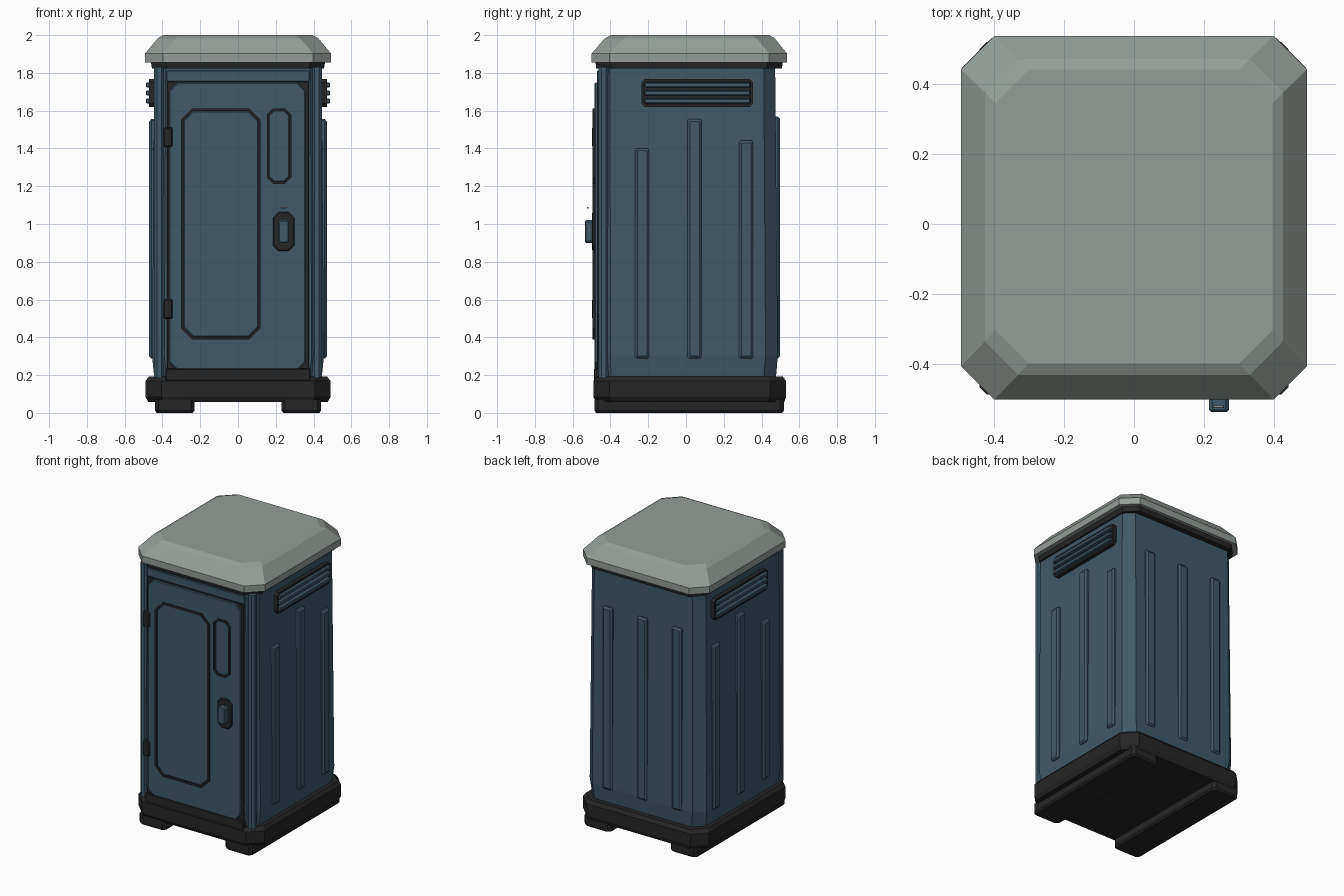
import bpy, bmesh

if "Cube" in bpy.data.objects:
    bpy.data.objects.remove(bpy.data.objects["Cube"])


def material(name, rgb):
    m = bpy.data.materials.new(name)
    m.diffuse_color = (*rgb, 1)
    m.use_nodes = True
    m.node_tree.nodes["Principled BSDF"].inputs["Base Color"].default_value = m.diffuse_color
    return m


BLUE = material("dark blue plastic", (0.050, 0.100, 0.136))
DARK = material("black plastic", (0.019, 0.019, 0.019))
GREY = material("grey roof plastic", (0.300, 0.340, 0.312))


def octagon(u0, u1, v0, v1, c):
    """Rectangle with cut corners."""
    return [(u0 + c, v0), (u1 - c, v0), (u1, v0 + c), (u1, v1 - c),
            (u1 - c, v1), (u0 + c, v1), (u0, v1 - c), (u0, v0 + c)]


def loft(name, loops, mat, ring=False):
    """Skin a list of 3D loops; cap the ends, or close them into a ring."""
    bm = bmesh.new()
    rows = [[bm.verts.new(p) for p in loop] for loop in loops]
    n = len(rows[0])
    pairs = list(zip(rows, rows[1:])) + ([(rows[-1], rows[0])] if ring else [])
    for a, b in pairs:
        for i in range(n):
            j = (i + 1) % n
            bm.faces.new((a[i], a[j], b[j], b[i]))
    if not ring:
        bm.faces.new(rows[0])
        bm.faces.new(rows[-1])
    bmesh.ops.recalc_face_normals(bm, faces=bm.faces)
    me = bpy.data.meshes.new(name)
    bm.to_mesh(me)
    bm.free()
    me.materials.append(mat)
    ob = bpy.data.objects.new(name, me)
    bpy.context.collection.objects.link(ob)
    return ob


def stack(name, levels, mat):
    """Horizontal octagons: (z, half width, y front, y back, corner cut)."""
    return loft(name, [[(u, v, z) for u, v in octagon(-h, h, y0, y1, c)]
                       for z, h, y0, y1, c in levels], mat)


def pad(name, u0, u1, v0, v1, c, base, tip, mat, place, inset=0.006):
    """Raised cut-corner pad on a wall; place maps (u, v, depth) to 3D."""
    k = max(c - inset * 0.586, 0.001)
    mid = tip - (tip - base) * min(1, inset / abs(tip - base)) * 0.9
    return loft(name, [
        [place(u, v, base) for u, v in octagon(u0, u1, v0, v1, c)],
        [place(u, v, mid) for u, v in octagon(u0, u1, v0, v1, c)],
        [place(u, v, tip) for u, v in octagon(u0 + inset, u1 - inset, v0 + inset, v1 - inset, k)],
    ], mat)


def frame(name, u0, u1, v0, v1, c, w, base, tip, mat, place):
    """Thin raised cut-corner border on a wall."""
    outer = octagon(u0, u1, v0, v1, c)
    inner = octagon(u0 + w, u1 - w, v0 + w, v1 - w, c - w * 0.586)
    return loft(name, [[place(u, v, d) for u, v in pts] for pts, d in
                       ((outer, base), (outer, tip), (inner, tip), (inner, base))], mat, True)


def on_front(u, v, d):
    return (u, d, v)


def on_side(s):
    return lambda u, v, d: (s * d, u, v)


# Skids and base tray
for s, side in ((-1, "left"), (1, "right")):
    x0, x1 = sorted((s * 0.23, s * 0.44))
    loft(side + "_skid", [[(u, v, z) for u, v in octagon(x0 + i, x1 - i, -0.485 + i, 0.518 - i, 0.02)]
                          for z, i in ((0, 0.01), (0.012, 0), (0.07, 0))], DARK)
stack("base_tray", [(0.058, 0.475, -0.475, 0.52, 0.085), (0.085, 0.49, -0.49, 0.53, 0.085),
                    (0.168, 0.49, -0.49, 0.53, 0.085), (0.192, 0.472, -0.472, 0.512, 0.08)], DARK)

# Cabin walls
stack("cabin", [(0.185, 0.443, -0.462, 0.476, 0.065), (0.30, 0.455, -0.465, 0.486, 0.065),
                (1.83, 0.443, -0.462, 0.472, 0.06)], BLUE)

# Eave trim and roof
stack("eave_trim", [(1.822, 0.455, -0.475, 0.508, 0.08), (1.862, 0.462, -0.48, 0.512, 0.08)], DARK)
stack("roof", [(1.855, 0.493, -0.50, 0.535, 0.095), (1.902, 0.493, -0.50, 0.535, 0.095),
               (1.983, 0.425, -0.43, 0.47, 0.095), (2.0, 0.395, -0.397, 0.44, 0.095)], GREY)

# Front corner posts
for s, side in ((-1, "left"), (1, "right")):
    cx = s * 0.417
    loft(side + "_corner_post", [[(u, v, z) for u, v in
                                  octagon(cx - 0.028, cx + 0.028, -0.463, -0.407, 0.016)]
                                 for z in (0.185, 1.83)], BLUE)

# Door surround, header, sill and leaf
pad("door_surround", -0.376, 0.376, 0.19, 1.755, 0.003, -0.455, -0.472, DARK, on_front, 0.002)
pad("door_header", -0.38, 0.38, 1.755, 1.812, 0.004, -0.455, -0.470, BLUE, on_front, 0.003)
pad("door_sill", -0.383, 0.383, 0.17, 0.235, 0.004, -0.455, -0.488, DARK, on_front, 0.004)
pad("door", -0.364, 0.358, 0.225, 1.748, 0.045, -0.46, -0.484, BLUE, on_front, 0.005)
frame("door_panel_border", -0.302, 0.120, 0.388, 1.612, 0.06, 0.014, -0.48, -0.495, DARK, on_front)
pad("door_panel", -0.288, 0.106, 0.402, 1.598, 0.052, -0.48, -0.488, BLUE, on_front, 0.004)
frame("window_border", 0.153, 0.282, 1.213, 1.612, 0.032, 0.012, -0.48, -0.495, DARK, on_front)
pad("window_panel", 0.165, 0.270, 1.225, 1.600, 0.025, -0.48, -0.487, BLUE, on_front, 0.003)

# Hinges, latch and lock indicator
for z, where in ((0.55, "lower"), (1.46, "upper")):
    pad(where + "_hinge", -0.396, -0.346, z - 0.052, z + 0.052, 0.007, -0.46, -0.498, DARK, on_front)
pad("latch_plate", 0.184, 0.298, 0.857, 1.063, 0.03, -0.48, -0.497, DARK, on_front)
pad("latch_handle", 0.214, 0.270, 0.90, 1.02, 0.01, -0.49, -0.535, BLUE, on_front)
pad("lock_indicator", 0.226, 0.256, 1.083, 1.091, 0.002, -0.517, -0.524, GREY, on_front, 0.001)

# Side ribs and vents, mirrored left and right
for s, side in ((-1, "left"), (1, "right")):
    place = on_side(s)
    for i, (y, top) in enumerate(((-0.232, 1.40), (0.046, 1.555), (0.318, 1.442))):
        pad(f"{side}_rib_{i + 1}", y - 0.037, y + 0.037, 0.288, top, 0.008,
            0.435, 0.470, BLUE, place, 0.012)
    pad(side + "_vent_back", -0.225, 0.345, 1.63, 1.76, 0.006, 0.435, 0.459, DARK, place, 0.002)
    frame(side + "_vent_frame", -0.236, 0.356, 1.62, 1.768, 0.018, 0.014, 0.435, 0.472, DARK, place)
    for i in range(3):
        z = 1.652 + i * 0.042
        pad(f"{side}_vent_slat_{i + 1}", -0.22, 0.34, z - 0.013, z + 0.013, 0.004,
            0.45, 0.488, BLUE, place, 0.005)

# Back ribs
for i, x in enumerate((-0.27, 0, 0.27)):
    pad(f"back_rib_{i + 1}", x - 0.037, x + 0.037, 0.288, 1.57, 0.008,
        0.465, 0.497, BLUE, on_front, 0.012)
